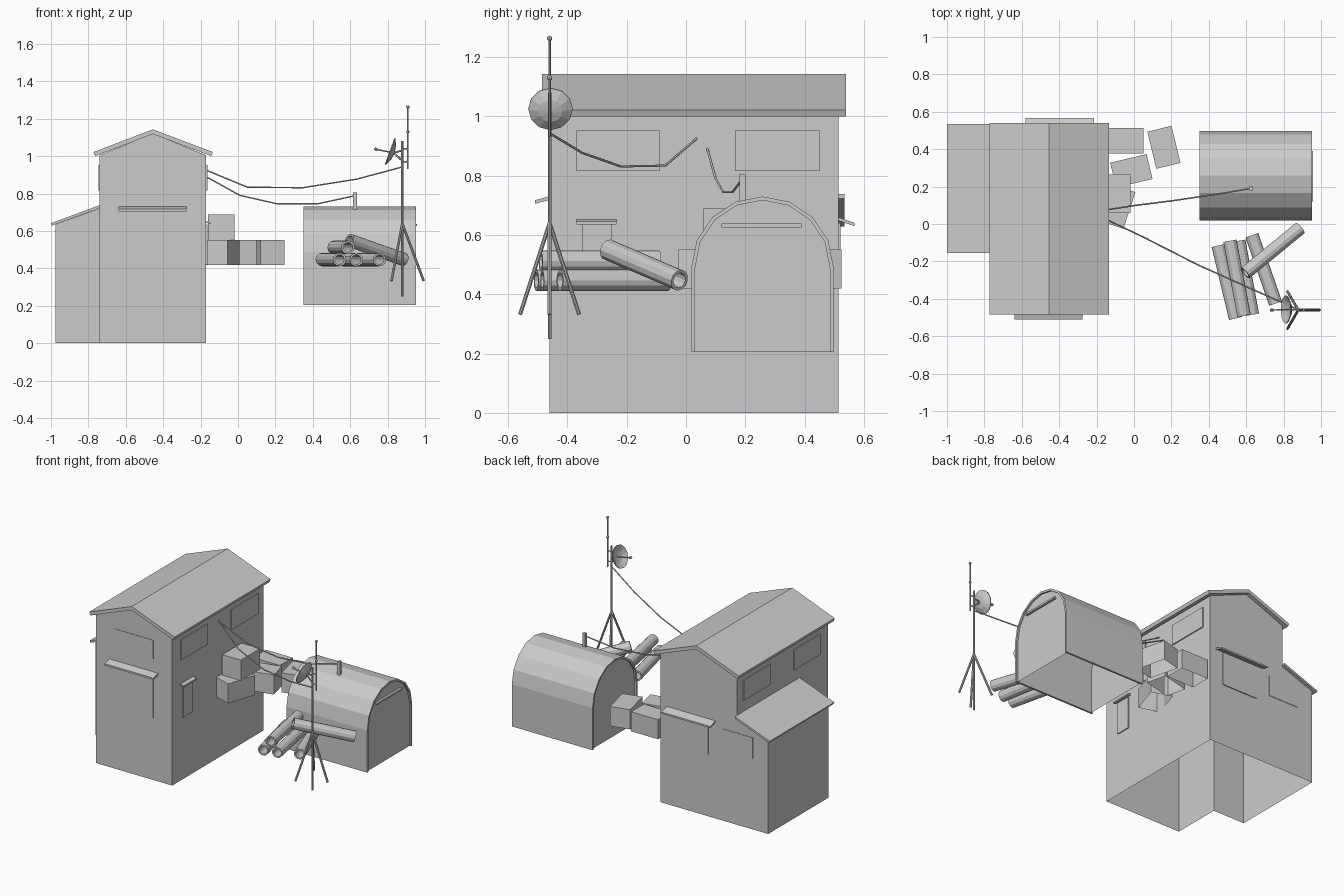
import bpy, bmesh, math
from mathutils import Vector, Matrix

if "Cube" in bpy.data.objects:
    bpy.data.objects.remove(bpy.data.objects["Cube"])


def finish(name, bm):
    bmesh.ops.recalc_face_normals(bm, faces=bm.faces)
    me = bpy.data.meshes.new(name)
    bm.to_mesh(me)
    bm.free()
    ob = bpy.data.objects.new(name, me)
    bpy.context.collection.objects.link(ob)
    return ob


def prism(name, pts, axis, a, b):
    """Extrude a profile along x (pts are y,z) or along y (pts are x,z)."""
    bm = bmesh.new()
    place = (lambda p, t: (t, p[0], p[1])) if axis == 'x' else (lambda p, t: (p[0], t, p[1]))
    va = [bm.verts.new(place(p, a)) for p in pts]
    vb = [bm.verts.new(place(p, b)) for p in pts]
    n = len(pts)
    bm.faces.new(va)
    bm.faces.new(vb[::-1])
    for i in range(n):
        bm.faces.new((va[i], va[(i + 1) % n], vb[(i + 1) % n], vb[i]))
    return finish(name, bm)


def box(name, c, size, rot=0, open_bottom=False):
    bm = bmesh.new()
    bmesh.ops.create_cube(bm, size=1)
    if open_bottom:
        bmesh.ops.delete(bm, geom=[f for f in bm.faces if f.normal.z < -.9], context='FACES_ONLY')
    bm.transform(Matrix.Translation(c) @ Matrix.Rotation(math.radians(rot), 4, 'Z')
                 @ Matrix.Diagonal((*size, 1)))
    return finish(name, bm)


def span(name, lo, hi):
    lo, hi = Vector(lo), Vector(hi)
    return box(name, (lo + hi) / 2, hi - lo)


def along(p, q):
    p, q = Vector(p), Vector(q)
    return Matrix.Translation((p + q) / 2) @ (q - p).to_track_quat('Z', 'Y').to_matrix().to_4x4()


def rod(name, p, q, r, sides=8):
    bm = bmesh.new()
    bmesh.ops.create_cone(bm, cap_ends=True, segments=sides, radius1=r, radius2=r,
                          depth=(Vector(q) - Vector(p)).length)
    bm.transform(along(p, q))
    return finish(name, bm)


def lathe(name, prof, sides, mat, closed=False):
    """Revolve (radius, height) points about z, then place with mat."""
    bm = bmesh.new()
    rings = [[bm.verts.new((r * math.cos(i * math.tau / sides), r * math.sin(i * math.tau / sides), h))
              for i in range(sides)] for r, h in prof]
    pairs = list(zip(rings, rings[1:])) + ([(rings[-1], rings[0])] if closed else [])
    for s, t in pairs:
        for i in range(sides):
            j = (i + 1) % sides
            bm.faces.new((s[i], s[j], t[j], t[i]))
    bmesh.ops.remove_doubles(bm, verts=bm.verts, dist=1e-5)
    bm.transform(mat)
    return finish(name, bm)


# House walls: main block joined with lean-to, open underneath
house = prism("house_walls", [(-.74, 0), (-.17, 0), (-.17, 1.005), (-.455, 1.12), (-.74, 1.005)],
              'y', -.46, .515)
lean = prism("lean_to_walls", [(-.975, 0), (-.70, 0), (-.70, .735), (-.975, .635)], 'y', -.13, .515)
mod = house.modifiers.new("join", 'BOOLEAN')
mod.operation, mod.solver, mod.object = 'UNION', 'EXACT', lean
bpy.context.view_layer.objects.active = house
bpy.ops.object.modifier_apply(modifier="join")
bpy.data.objects.remove(lean)
bm = bmesh.new()
bm.from_mesh(house.data)
bmesh.ops.delete(bm, geom=[f for f in bm.faces if f.calc_center_median().z < .001], context='FACES')
bm.to_mesh(house.data)
bm.free()

# Roofs
prism("main_roof", [(-.772, 1.022), (-.455, 1.143), (-.135, 1.022), (-.143, 1.0),
                    (-.455, 1.118), (-.764, 1.0)], 'y', -.485, .54)
prism("lean_to_roof", [(-1.0, .641), (-.74, .738), (-.74, .723), (-.995, .628)], 'y', -.155, .535)

# Upper side windows, both sides
for x in (-.74, -.17):
    for i, (a, b) in enumerate(((-.37, -.09), (.165, .45))):
        span("upper_window", (x - .007, a, .815), (x + .007, b, .952))
# Front, back and side windows
span("front_upper_window", (-.60, -.463, .82), (-.31, -.45, .945))
span("front_window", (-.60, -.466, .42), (-.31, -.45, .715))
span("back_window", (-.53, .505, .42), (-.265, .521, .64))
span("lean_to_window", (-.86, .505, .48), (-.635, .518, .62))
span("side_window", (-.18, -.35, .42), (-.163, -.25, .635))

# Awnings
prism("front_awning", [(-.455, .72), (-.455, .732), (-.51, .717), (-.51, .705)], 'x', -.64, -.275)
prism("back_awning", [(.51, .65), (.51, .661), (.568, .641), (.568, .630)], 'x', -.58, -.215)
prism("side_awning", [(-.175, .644), (-.175, .654), (-.146, .645), (-.146, .636)], 'y', -.37, -.235)


# Arched hut: thick shell, recessed end walls, open underneath
def arch(r):
    c = [(.258 + r * math.cos(i * math.pi / 8), .49 + r * math.sin(i * math.pi / 8)) for i in range(9)]
    return [(.258 + r, .205)] + c + [(.258 - r, .205)]


prism("hut_shell", arch(.24) + arch(.227)[::-1], 'x', .35, .953)
for x in (.362, .942):
    bm = bmesh.new()
    bm.faces.new([bm.verts.new((x, y, z)) for y, z in arch(.229)])
    finish("hut_end_wall", bm)
span("hut_vent_bar", (.94, .12, .626), (.958, .39, .638))
span("hut_post", (.615, .18, .70), (.635, .20, .806))

# Crates
for c, s, r in (((-.05, .445, .485), (.2, .137, .132), 0),
                ((.16, .41, .485), (.133, .204, .132), 13.6),
                ((-.014, .284, .485), (.2, .137, .132), 13.4),
                ((-.091, .094, .485), (.14, .205, .132), -18),
                ((-.09, .162, .62), (.14, .205, .138), 0)):
    box("crate", c, s, r, True)

# Hollow pipes
for p, q in (((.543, -.505, .447), (.45, -.115, .447)),
             ((.633, -.485, .447), (.56, -.09, .447)),
             ((.757, -.425, .447), (.63, -.06, .447)),
             ((.588, -.49, .512), (.513, -.09, .512)),
             ((.595, -.262, .55), (.888, -.022, .447))):
    h = (Vector(q) - Vector(p)).length / 2
    lathe("pipe", [(.036, -h), (.036, h), (.026, h), (.026, -h)], 12, along(p, q), True)

# Mast with tripod
mx, my = .878, -.46
rod("mast", (mx, my, .25), (mx, my, 1.08), .006)
for k in range(3):
    a = k * math.tau / 3
    rod("tripod_leg", (mx, my, .64), (mx + .115 * math.cos(a), my + .115 * math.sin(a), .332), .007)

# Dish facing left and slightly up
axis = Vector((-.94, 0, .34))
centre = Vector((.832, -.457, 1.018))
place = Matrix.Translation(centre) @ axis.to_track_quat('Z', 'Y').to_matrix().to_4x4()
lathe("dish", [(0, -.006), (.04, 0), (.075, .018), (.075, .023), (.04, .006), (0, 0)], 12, place)
rod("feed_arm", centre, (.738, my, 1.036), .004, 6)
rod("feed_horn", (.745, my, 1.033), (.73, my, 1.041), .008)
rod("dish_bracket_upper", centre, (mx, my, 1.03), .005, 6)
rod("dish_bracket_lower", centre, (mx, my, .975), .005, 6)

# Whip antenna
rod("whip", (.908, my, .93), (.908, my, 1.265), .004, 6)
for z in (1.04, .97):
    rod("whip_bracket", (mx, my, z), (.908, my, z), .004, 6)
for z in (1.13, 1.263):
    bm = bmesh.new()
    bmesh.ops.create_uvsphere(bm, u_segments=8, v_segments=6, radius=.009)
    bm.transform(Matrix.Translation((.908, my, z)))
    finish("whip_ball", bm)

# Hanging cables
for name, pts in (("mast_cable", [(-.17, .035, .925), (.05, -.07, .834), (.345, -.22, .831),
                                  (.635, -.35, .877), (.878, -.458, .942)]),
                  ("hut_cable", [(-.17, .072, .89), (.01, .1, .79), (.21, .125, .745),
                                 (.425, .157, .745), (.625, .19, .788)])):
    cu = bpy.data.curves.new(name, 'CURVE')
    cu.dimensions, cu.bevel_depth, cu.bevel_resolution, cu.use_fill_caps = '3D', .004, 1, True
    sp = cu.splines.new('POLY')
    sp.points.add(len(pts) - 1)
    for pt, co in zip(sp.points, pts):
        pt.co = (*co, 1)
    bpy.context.collection.objects.link(bpy.data.objects.new(name, cu))
